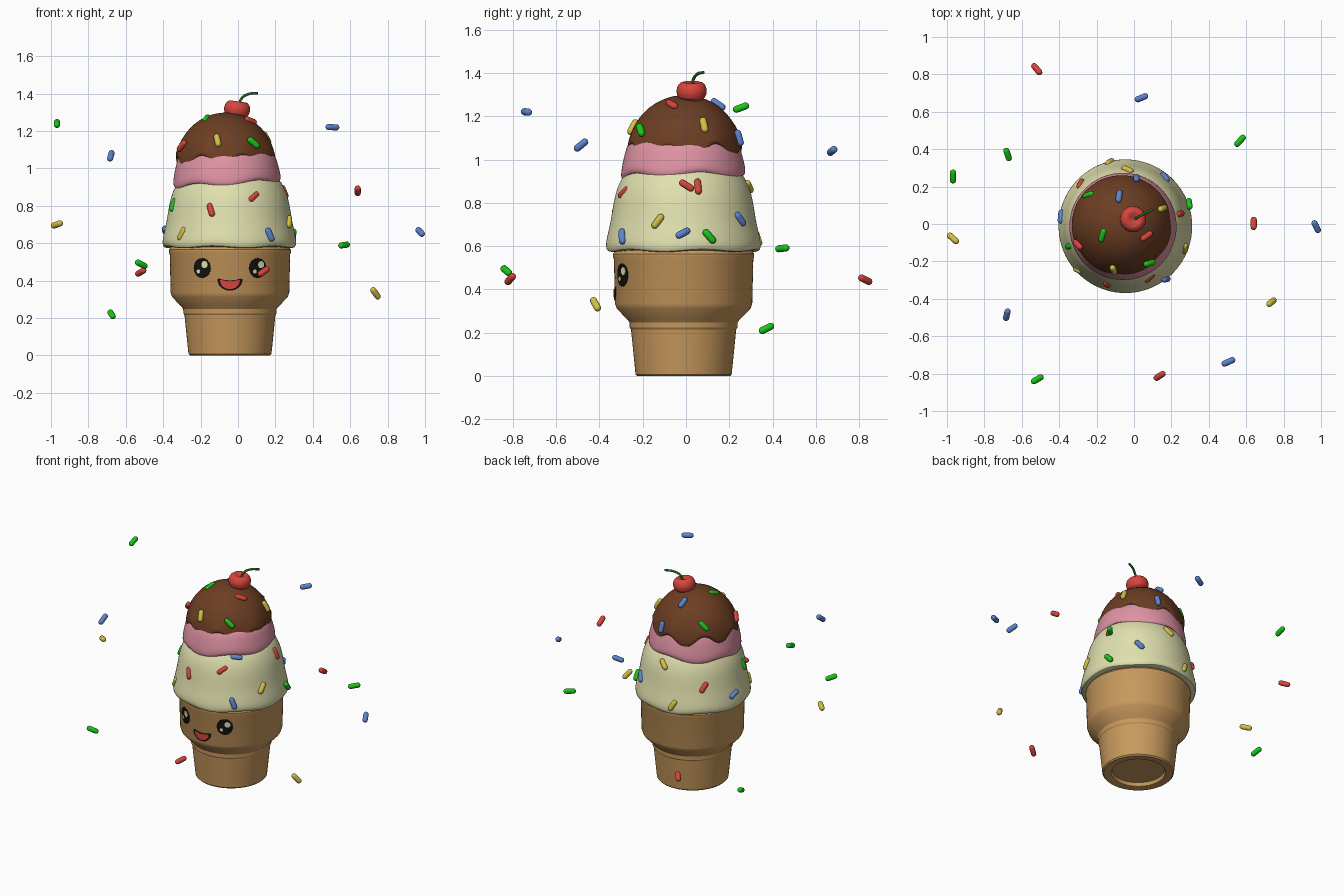
import bpy, bmesh, math
from mathutils import Vector, Matrix

if "Cube" in bpy.data.objects:
    bpy.data.objects.remove(bpy.data.objects["Cube"])


def material(name, rgb):
    m = bpy.data.materials.new(name)
    m.diffuse_color = (*rgb, 1)
    m.use_nodes = True
    m.node_tree.nodes["Principled BSDF"].inputs["Base Color"].default_value = m.diffuse_color
    return m


WAFER = material("wafer tan", (0.58, 0.32, 0.11))
CREAM = material("vanilla cream", (0.75, 0.75, 0.43))
PINK = material("strawberry pink", (0.74, 0.29, 0.37))
CHOC = material("chocolate brown", (0.15, 0.048, 0.017))
RED = material("cherry red", (0.69, 0.06, 0.045))
BLUE = material("sprinkle blue", (0.11, 0.23, 0.62))
YELLOW = material("sprinkle yellow", (0.65, 0.53, 0.06))
GREEN = material("sprinkle green", (0.01, 0.58, 0.01))
BLACK = material("face black", (0.006, 0.005, 0.005))
STEM = material("stem green", (0.02, 0.15, 0.02))


def finish(name, bm, mat, loc=(0, 0, 0), angle=40):
    bmesh.ops.recalc_face_normals(bm, faces=bm.faces)
    me = bpy.data.meshes.new(name)
    bm.to_mesh(me)
    bm.free()
    me.materials.append(mat)
    ob = bpy.data.objects.new(name, me)
    bpy.context.collection.objects.link(ob)
    ob.location = loc
    bpy.ops.object.select_all(action='DESELECT')
    ob.select_set(True)
    bpy.context.view_layer.objects.active = ob
    bpy.ops.object.shade_smooth_by_angle(angle=math.radians(angle))
    return ob


def bridge(bm, a, b):
    """Join two rings (a ring of one vertex is a pole)."""
    n = max(len(a), len(b))
    for i in range(n):
        j = (i + 1) % n
        if len(a) == 1:
            bm.faces.new((a[0], b[i], b[j]))
        elif len(b) == 1:
            bm.faces.new((a[i], a[j], b[0]))
        else:
            bm.faces.new((a[i], a[j], b[j], b[i]))


def revolve(name, profile, mat, loc, segs=64, wave=None, subsurf=0, angle=40):
    """Spin (radius, z, wave weight) points round z; wave shifts z by angle."""
    bm = bmesh.new()
    rings = []
    for p in profile:
        r, z, w = (*p, 0)[:3]
        ring = []
        for i in range(segs if r > 0 else 1):
            a = 2 * math.pi * i / segs
            dz = w * wave(a) if wave else 0
            ring.append(bm.verts.new((r * math.cos(a), r * math.sin(a), z + dz)))
        rings.append(ring)
    for a, b in zip(rings, rings[1:]):
        bridge(bm, a, b)
    ob = finish(name, bm, mat, loc, angle)
    if subsurf:
        ob.modifiers.new("smooth", 'SUBSURF').levels = subsurf
        ob.modifiers["smooth"].render_levels = subsurf
    return ob


# Wafer cup with recessed foot, step and flared rim
CX, CY = -0.043, -0.011
revolve("wafer_cup", [
    (0, .025), (.16, .025), (.168, .003), (.178, 0), (.214, 0), (.222, .008),
    (.243, .215), (.249, .224), (.250, .248), (.257, .258), (.309, .312),
    (.317, .335), (.322, .54), (.326, .55), (.326, .565), (.315, .58), (0, .58)],
    WAFER, (CX, CY, 0), 80, angle=25)

# Vanilla scoop
revolve("vanilla_scoop", [
    (.2, .59), (.33, .575, .5), (.352, .578, 1), (.36, .6, 1), (.354, .64, .5), (.339, .70),
    (.329, .76), (.321, .81), (.309, .86), (.29, .905), (.262, .95), (.2, 1.0), (0, 1.02)],
    CREAM, (-.046, -.012, 0), wave=lambda a: .006 * math.sin(6 * a), subsurf=1)

# Strawberry layer with softly drooping edge
revolve("strawberry_layer", [
    (.2, .95, 1), (.262, .915, 1), (.282, .914, 1), (.289, .935, 1), (.284, .97, .6),
    (.275, 1.01, .3), (.262, 1.06), (.235, 1.11), (0, 1.15)],
    PINK, (-.059, -.013, 0),
    wave=lambda a: .015 * math.cos(a) + .012 * math.sin(5 * a), subsurf=1)

# Chocolate dome with seven drips
revolve("chocolate_dome", [
    (0, 1.30), (.07, 1.291), (.135, 1.264), (.195, 1.216), (.237, 1.155), (.257, 1.105, .3),
    (.267, 1.065, .8), (.267, 1.045, 1), (.258, 1.032, 1), (.235, 1.04, 1)],
    CHOC, (-.066, -.006, 0),
    wave=lambda a: -.034 * math.cos(7 * (a + .75)) + .006 * math.sin(3 * a), subsurf=1)

# Cherry and its bent stem
cherry = revolve("cherry", [
    (0, .028), (.018, .036), (.042, .046), (.063, .033), (.073, .003), (.066, -.028),
    (.042, -.046), (0, -.052)], RED, (-.005, .026, 1.316), 32, subsurf=1)
cherry.rotation_euler = (0, math.radians(8), 0)

cu = bpy.data.curves.new("cherry_stem", 'CURVE')
cu.dimensions = '3D'
cu.bevel_depth = .007
cu.bevel_resolution = 3
cu.use_fill_caps = True
sp = cu.splines.new('BEZIER')
path = [(.004, .028, 1.335), (.02, .036, 1.375), (.052, .054, 1.396), (.105, .08, 1.402)]
sp.bezier_points.add(len(path) - 1)
for bp, co in zip(sp.bezier_points, path):
    bp.co = co
    bp.handle_left_type = bp.handle_right_type = 'AUTO'
cu.materials.append(STEM)
bpy.context.collection.objects.link(bpy.data.objects.new("cherry_stem", cu))


# Face: thin plates wrapped on the cup
def face_plate(name, outline, centre, lift, mat):
    bm = bmesh.new()

    def put(u, v, off):
        r = .317 + .005 * (v - .335) / .205 + off
        a = u / .322
        return bm.verts.new((CX + r * math.sin(a), CY - r * math.cos(a), v))
    cu_, cv = centre
    prev = [put(cu_, cv, lift)]
    for t, off in ((.33, lift), (.67, lift), (1, lift), (1, -.003)):
        ring = [put(cu_ + t * u, cv + t * v, off) for u, v in outline]
        bridge(bm, prev, ring)
        prev = ring
    finish(name, bm, mat)


def oval(w, h, n=28):
    return [(w * math.cos(2 * math.pi * i / n), h * math.sin(2 * math.pi * i / n))
            for i in range(n)]


for side, u in (("left", -.156), ("right", .156)):
    face_plate(side + "_eye", oval(.051, .053), (u, .467), .003, BLACK)
    face_plate(side + "_eye_large_glint", oval(.019, .019), (u + .017, .485), .005, CREAM)
    face_plate(side + "_eye_small_glint", oval(.011, .011), (u - .02, .449), .005, CREAM)


def smile(s):
    low = [(.068 * math.cos(a), .018 + .06 * math.sin(a))
           for a in (math.pi * (1 + i / 16) for i in range(17))]
    top = [(.068 * k, .013 + .012 * k * k) for k in (.9, .6, .3, 0, -.3, -.6, -.9)]
    return [(u * s, v * s) for u, v in low + top]


face_plate("mouth_outline", smile(1), (0, .388), .003, BLACK)
face_plate("mouth", smile(.78), (0, .387), .005, RED)

# Sprinkles: capsules sharing one shape
R, HALF = .0165, .039
arc = [(R * math.sin(math.pi / 2 * i / 4), HALF - R + R * math.cos(math.pi / 2 * i / 4))
       for i in range(5)]
capsule = arc + [(r, -z) for r, z in reversed(arc)]
MATS = {"R": RED, "B": BLUE, "Y": YELLOW, "G": GREEN}


def sprinkle(name, key, pos, direction):
    ob = revolve(name, capsule, MATS[key], pos, 14)
    ob.rotation_euler = Vector(direction).to_track_quat('Z', 'Y').to_euler()


def on_surface(name, key, pos, normal, roll):
    n = Vector(normal).normalized()
    east = Vector((0, 0, 1)).cross(n).normalized()
    a = math.radians(roll)
    sprinkle(name, key, pos, east * math.cos(a) + n.cross(east) * math.sin(a))


# colour, x, y, z, roll on the vanilla
for k, x, y, z, roll in [
        ("R", -.145, -.32, .778, 110), ("R", .083, -.285, .848, 38), ("Y", -.30, -.245, .65, 63),
        ("B", .17, -.295, .645, 110), ("Y", .272, -.13, .715, 55), ("G", -.345, -.118, .805, 90),
        ("B", -.39, .04, .67, 20), ("R", .245, .055, .875, 90), ("G", .295, .108, .645, -50),
        ("B", .165, .25, .725, -50), ("Y", -.035, .29, .875, -45), ("Y", -.13, .33, .635, 60),
        ("R", -.285, .215, .755, 55)]:
    on_surface("vanilla_sprinkle", k, (x, y, z), (x + .046, y + .012, .07 if z < .8 else .13), roll)

# colour, x, y, z, roll on the chocolate
for k, x, y, z, roll in [
        ("Y", -.11, -.245, 1.15, 105), ("G", .083, -.21, 1.137, -45), ("R", .067, -.065, 1.254, -35),
        ("G", -.168, -.06, 1.265, 132), ("R", -.30, -.11, 1.12, 45), ("Y", .152, .083, 1.16, 90),
        ("G", -.243, .155, 1.14, -50), ("B", -.08, .148, 1.255, 80), ("B", .013, .245, 1.10, 95)]:
    on_surface("chocolate_sprinkle", k, (x, y, z), (x + .066, y + .006, z - 1.03), roll)

# Floating sprinkles: colour, position, direction
for k, pos, d in [
        ("R", (-.52, .828, .445), (.05, -.06, .03)), ("B", (.04, .675, 1.04), (.06, .025, .02)),
        ("G", (-.676, .372, .22), (-.02, .06, .03)), ("G", (.567, .445, .59), (.05, .055, .007)),
        ("G", (-.968, .254, 1.24), (0, .06, .022)), ("Y", (-.968, -.077, .70), (.05, -.045, .018)),
        ("R", (.64, .003, .88), (0, .055, -.035)), ("B", (.974, -.014, .66), (.025, -.05, -.027)),
        ("B", (-.68, -.485, 1.067), (.012, .055, .045)), ("Y", (.735, -.418, .332), (.035, .028, -.05)),
        ("B", (.505, -.737, 1.22), (.07, .032, -.004)), ("G", (-.517, -.83, .487), (.06, .035, -.03)),
        ("R", (.137, -.812, .448), (.055, .035, .04))]:
    sprinkle("floating_sprinkle", k, pos, d)
